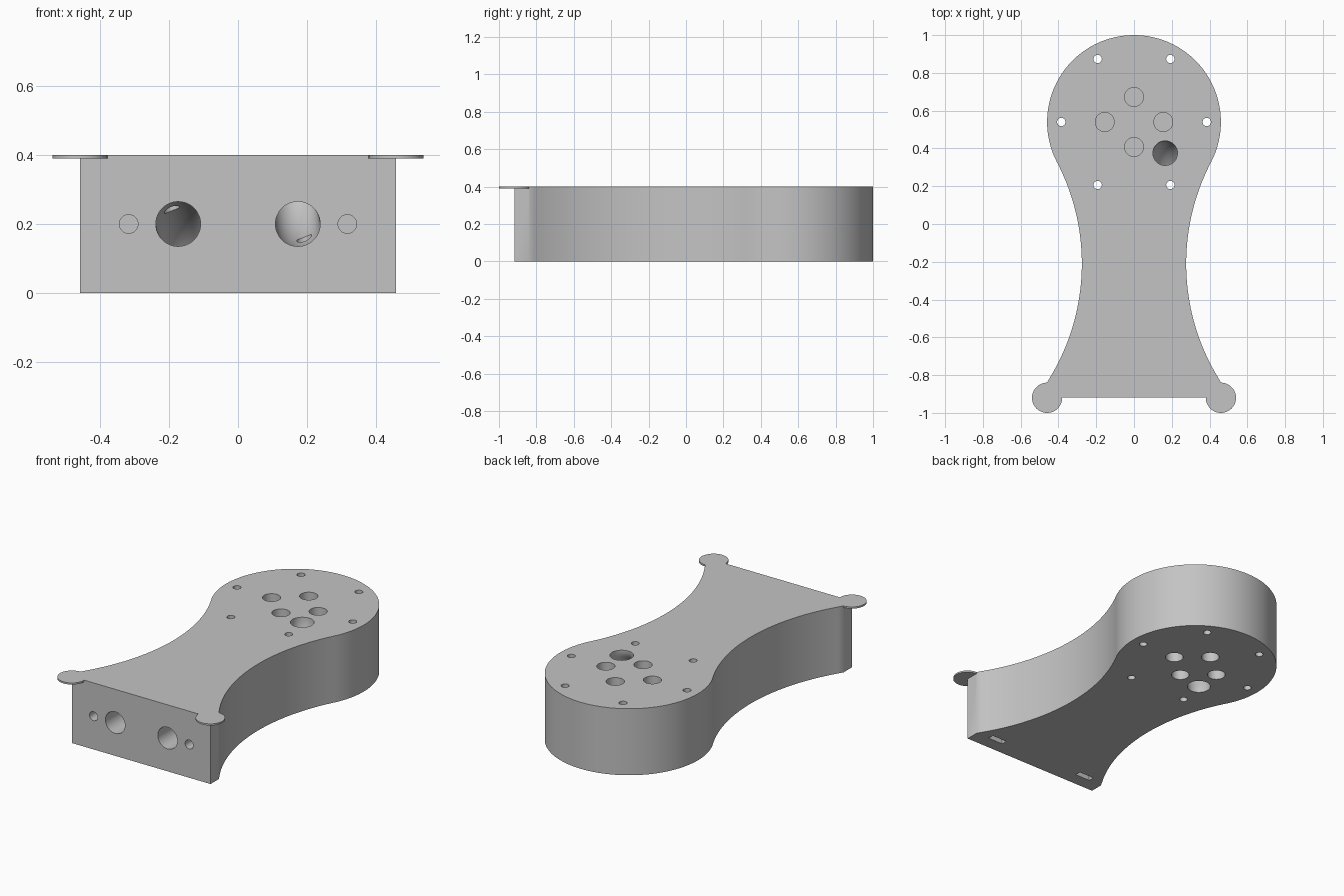
import bpy, bmesh
from math import sin, cos, pi, radians, atan2, hypot
from mathutils import Matrix, Vector

default = bpy.data.objects.get("Cube")
if default:
    bpy.data.objects.remove(default, do_unlink=True)

HEIGHT, HEAD_Y, HEAD_R = 0.4, 0.54, 0.46
FRONT_Y, HALF_W = -0.918, 0.46

grey = bpy.data.materials.new("light grey")
grey.use_nodes = True
colour = (0.55, 0.55, 0.55, 1)
grey.diffuse_color = colour
grey.node_tree.nodes["Principled BSDF"].inputs["Base Color"].default_value = colour


def make_object(name, bm):
    bmesh.ops.recalc_face_normals(bm, faces=bm.faces)
    mesh = bpy.data.meshes.new(name)
    bm.to_mesh(mesh)
    bm.free()
    mesh.materials.append(grey)
    obj = bpy.data.objects.new(name, mesh)
    bpy.context.collection.objects.link(obj)
    return obj


def cylinder(bm, centre, radius, depth, axis="Z", segments=48):
    turn = Matrix.Rotation(pi / 2, 4, "X") if axis == "Y" else Matrix()
    bmesh.ops.create_cone(bm, cap_ends=True, segments=segments, radius1=radius,
                          radius2=radius, depth=depth,
                          matrix=Matrix.Translation(centre) @ turn)


def tunnel(bm, side):
    # Straight bore from the front that bends to the top (or bottom) face
    bend_y, end_y, rise, radius = 0.085, 0.375, 0.2, 0.065
    path = [(-1.0, 0, 0, 1)]
    for i in range(25):
        a = pi / 2 * i / 24
        path.append((bend_y + (end_y - bend_y) * sin(a), rise * (1 - cos(a)), a, 0))
    path.append((end_y, rise + 0.05, pi / 2, 0))
    rings = []
    for y, z, a, start in path:
        slope = atan2(rise * sin(a), (end_y - bend_y) * cos(a))
        x = 0.174 - 0.009 * sin(a)
        ring = []
        for k in range(48):
            t = 2 * pi * k / 48
            px = x + radius * cos(t)
            py = y - radius * sin(t) * sin(slope)
            pz = z + radius * sin(t) * cos(slope)
            ring.append(bm.verts.new((side * px, py, HEIGHT / 2 + side * pz)))
        rings.append(ring)
    for r1, r2 in zip(rings, rings[1:]):
        for k in range(48):
            n = (k + 1) % 48
            bm.faces.new((r1[k], r1[n], r2[n], r2[k]))
    bm.faces.new(rings[0])
    bm.faces.new(rings[-1])


def apply_boolean(target, name, bm, operation):
    tool = make_object(name, bm)
    tool.hide_render = True
    mod = target.modifiers.new(name, "BOOLEAN")
    mod.operation, mod.solver, mod.object = operation, "EXACT", tool
    bpy.context.view_layer.objects.active = target
    bpy.ops.object.modifier_apply(modifier=name)
    bpy.data.objects.remove(tool, do_unlink=True)


# Body outline: straight front, concave waist arcs tangent to a round head
arc_x, arc_y = 1.438, -0.21
arc_r = hypot(arc_x, HEAD_Y - arc_y) - HEAD_R
touch = atan2(arc_y - HEAD_Y, arc_x)
foot = pi + atan2(0.63, arc_x - HALF_W)
half = [(HALF_W, FRONT_Y), (HALF_W, -0.84)]
for i in range(1, 41):
    a = foot + (pi + touch - foot) * i / 40
    half.append((arc_x + arc_r * cos(a), arc_y + arc_r * sin(a)))
for i in range(1, 49):
    a = touch + (pi / 2 - touch) * i / 48
    half.append((HEAD_R * cos(a), HEAD_Y + HEAD_R * sin(a)))
outline = half + [(-x, y) for x, y in reversed(half[:-1])]

bm = bmesh.new()
base = bm.faces.new([bm.verts.new((x, y, 0)) for x, y in outline])
top = bmesh.ops.extrude_face_region(bm, geom=[base])["geom"]
bmesh.ops.translate(bm, vec=Vector((0, 0, HEIGHT)),
                    verts=[v for v in top if isinstance(v, bmesh.types.BMVert)])
body = make_object("bracket_body", bm)

# Thin round tabs on the front corners, flush with the top
bm = bmesh.new()
for s in (-1, 1):
    cylinder(bm, (s * HALF_W, -0.92, HEIGHT - 0.005), 0.08, 0.01, segments=64)
apply_boolean(body, "corner_tabs", bm, "UNION")

# Bolt holes, blind pockets on both faces, and front screw holes
bm = bmesh.new()
for i in range(6):
    a = radians(60 * i)
    cylinder(bm, (0.385 * cos(a), HEAD_Y + 0.385 * sin(a), HEIGHT / 2), 0.022, 0.6, segments=32)
for x, y in ((0.155, 0), (-0.155, 0), (0, 0.132), (0, -0.132)):
    for z in (0, HEIGHT):
        cylinder(bm, (x, HEAD_Y + y, z), 0.05, 0.24)
for s in (-1, 1):
    cylinder(bm, (s * 0.318, FRONT_Y, HEIGHT / 2), 0.027, 0.32, "Y", 32)
apply_boolean(body, "round_holes", bm, "DIFFERENCE")

# Curved tunnels: one rises to the top, the other drops to the underside
bm = bmesh.new()
for s in (-1, 1):
    tunnel(bm, s)
apply_boolean(body, "tunnels", bm, "DIFFERENCE")

# Nut slots opening on the underside behind the front screw holes
bm = bmesh.new()
for s in (-1, 1):
    place = Matrix.Translation((s * 0.322, -0.82, 0.1)) @ Matrix.Diagonal((0.1, 0.036, 0.3, 1))
    bmesh.ops.create_cube(bm, size=1, matrix=place)
apply_boolean(body, "nut_slots", bm, "DIFFERENCE")

# Smooth walls with crisp edges
bpy.ops.object.select_all(action="DESELECT")
body.select_set(True)
bpy.context.view_layer.objects.active = body
bpy.ops.object.shade_smooth_by_angle(angle=radians(30))
